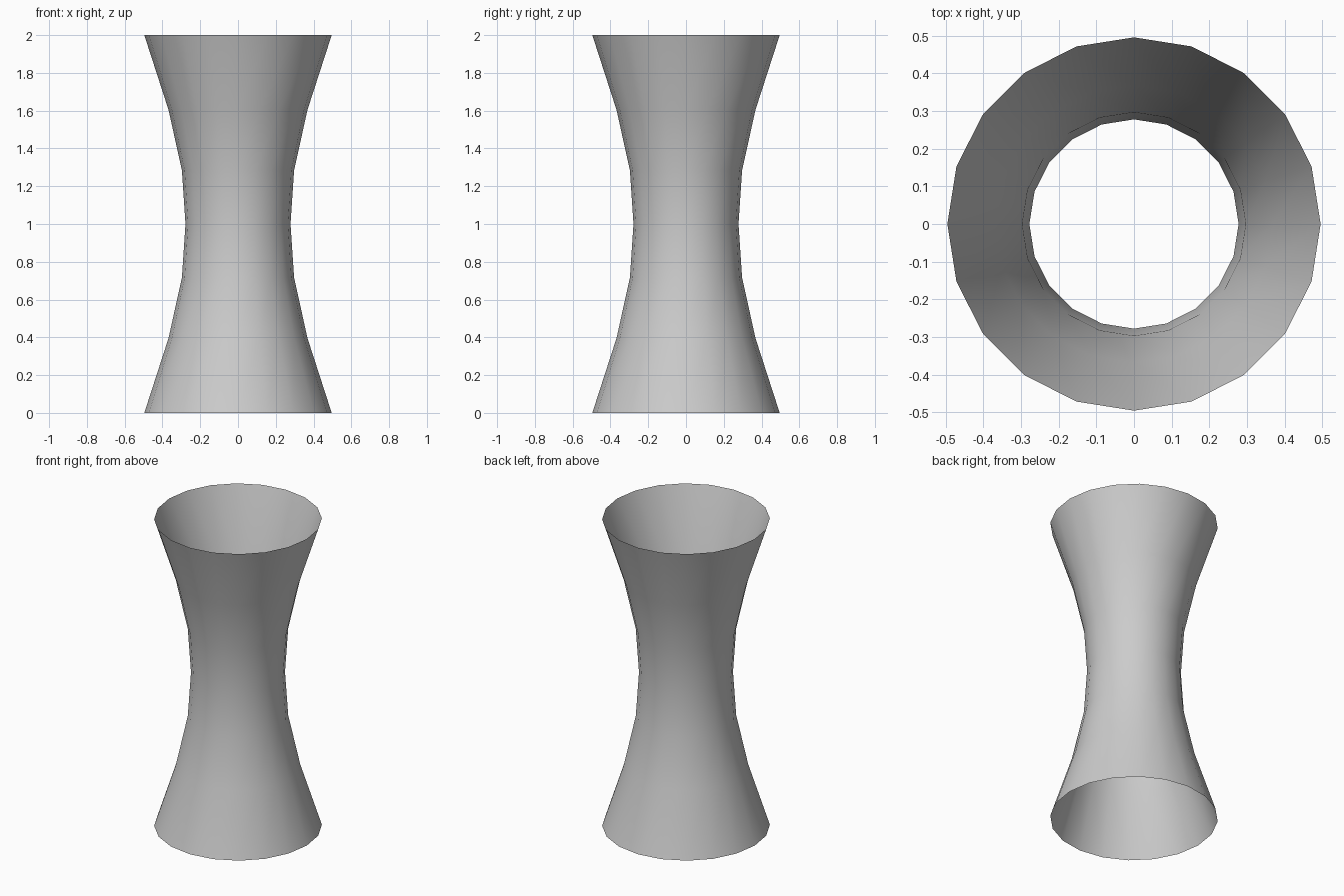
import bpy, bmesh, math

if "Cube" in bpy.data.objects:
    bpy.data.objects.remove(bpy.data.objects["Cube"])

SIDES = 20
# upper half of the waisted profile: (radius, height above the waist)
HALF = [(0.278, 0.0), (0.297, 0.284), (0.368, 0.605), (0.496, 1.0)]
profile = [(r, 1 - h) for r, h in reversed(HALF[1:])] + [(r, 1 + h) for r, h in HALF]

# open waisted tube, lathed around z
bm = bmesh.new()
rings = []
for r, z in profile:
    rings.append([bm.verts.new((r * math.cos(math.tau * i / SIDES),
                                r * math.sin(math.tau * i / SIDES), z))
                  for i in range(SIDES)])
for low, high in zip(rings, rings[1:]):
    for i in range(SIDES):
        j = (i + 1) % SIDES
        face = bm.faces.new((low[i], low[j], high[j], high[i]))
        face.smooth = True

mesh = bpy.data.meshes.new("waisted_tube")
bm.to_mesh(mesh)
bm.free()
tube = bpy.data.objects.new("waisted_tube", mesh)
bpy.context.collection.objects.link(tube)
